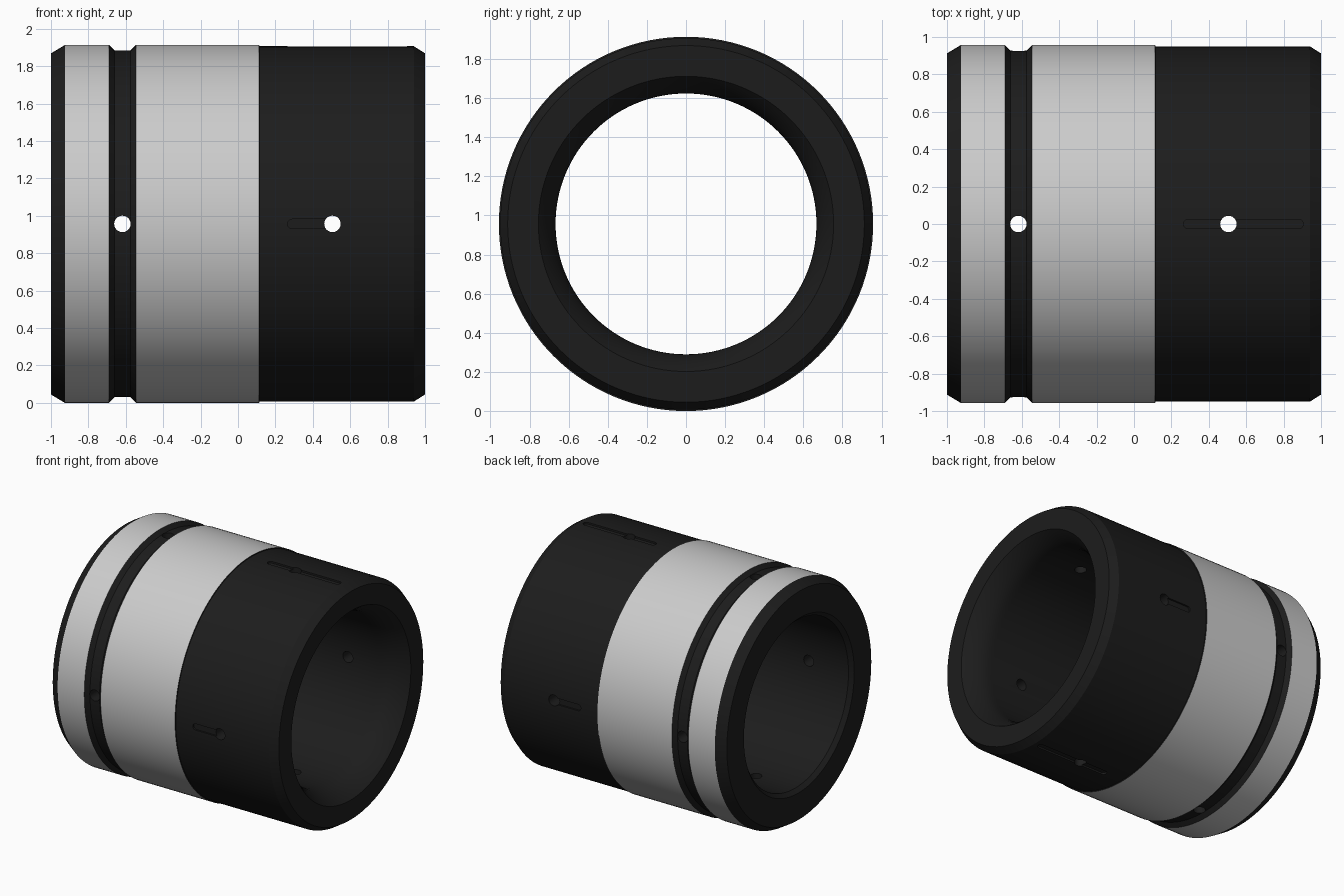
import bpy, bmesh, math
from mathutils import Matrix, Vector

if "Cube" in bpy.data.objects:
    bpy.data.objects.remove(bpy.data.objects["Cube"])

R = 0.957
SEG = 128

def material(name, v):
    m = bpy.data.materials.new(name)
    m.diffuse_color = (v, v, v, 1)
    m.use_nodes = True
    m.node_tree.nodes["Principled BSDF"].inputs["Base Color"].default_value = m.diffuse_color
    return m

black = material("black_coating", 0.012)
grey = material("ground_steel", 0.8)

def make_object(name, bm):
    bmesh.ops.recalc_face_normals(bm, faces=bm.faces[:])
    me = bpy.data.meshes.new(name)
    bm.to_mesh(me)
    bm.free()
    ob = bpy.data.objects.new(name, me)
    bpy.context.collection.objects.link(ob)
    me.materials.append(black)
    return ob

# Bushing: (x, radius, is the segment to the next point grey?)
profile = [
    (-1, 0.912, 0), (-0.925, R, 1), (-0.69, R, 0), (-0.66, 0.927, 0),
    (-0.575, 0.927, 0), (-0.545, R, 1), (0.113, R, 0), (0.115, 0.95, 0),
    (0.94, 0.95, 0), (1, 0.912, 0),
    (1, 0.755, 0), (0.975, 0.735, 0), (0.94, 0.712, 0), (0.9, 0.69, 0),
    (0.86, 0.675, 0), (0.82, 0.668, 0), (0.78, 0.667, 0),
    (-0.97, 0.667, 0), (-1, 0.697, 0)]
bm = bmesh.new()
rings = []
for x, r, _ in profile:
    rings.append([bm.verts.new((x, r * math.cos(math.tau * i / SEG),
                                R + r * math.sin(math.tau * i / SEG))) for i in range(SEG)])
for k, p in enumerate(profile):
    a, b = rings[k], rings[(k + 1) % len(rings)]
    for i in range(SEG):
        j = (i + 1) % SEG
        bm.faces.new((a[i], a[j], b[j], b[i])).material_index = p[2]
bushing = make_object("bushing", bm)
bushing.data.materials.append(grey)

def radial_prism(bm, outline, r0, r1, quarter):
    """Extrude an (x, width) outline outward from the axis, at a quarter turn."""
    turn = Matrix.Translation((0, 0, R)) @ Matrix.Rotation(quarter * math.pi / 2, 4, 'X')
    lo, hi = [[bm.verts.new(turn @ Vector((x, w, r))) for x, w in outline] for r in (r0, r1)]
    n = len(outline)
    bm.faces.new(lo)
    bm.faces.new(hi)
    for i in range(n):
        bm.faces.new((lo[i], lo[(i + 1) % n], hi[(i + 1) % n], hi[i]))

def capsule(x0, x1, r, n=16):
    """Rounded slot outline; a circle when x0 equals x1."""
    pts = []
    for x, start in ((x1, -math.pi / 2), (x0, math.pi / 2)):
        count = n if x0 == x1 else n + 1
        pts += [(x + r * math.cos(start + math.pi * i / n),
                 r * math.sin(start + math.pi * i / n)) for i in range(count)]
    return pts

# Oil holes (groove and black end) and shallow oil slots, four around
holes, slots = bmesh.new(), bmesh.new()
for q in range(4):
    for x in (-0.618, 0.505):
        radial_prism(holes, capsule(x, x, 0.044), 0.5, 1.1, q)
    end = 0.88 if q % 2 == 0 else 0.505
    radial_prism(slots, capsule(0.29, end, 0.025), 0.936, 1.1, q)
cutters = [make_object("slot_cutter", slots), make_object("hole_cutter", holes)]

bpy.context.view_layer.objects.active = bushing
bushing.select_set(True)
for c in cutters:
    c.hide_render = True
    mod = bushing.modifiers.new(c.name, 'BOOLEAN')
    mod.operation = 'DIFFERENCE'
    mod.solver = 'EXACT'
    mod.object = c
    bpy.ops.object.modifier_apply(modifier=mod.name)
    bpy.data.objects.remove(c)
bpy.ops.object.shade_smooth_by_angle(angle=math.radians(20))
